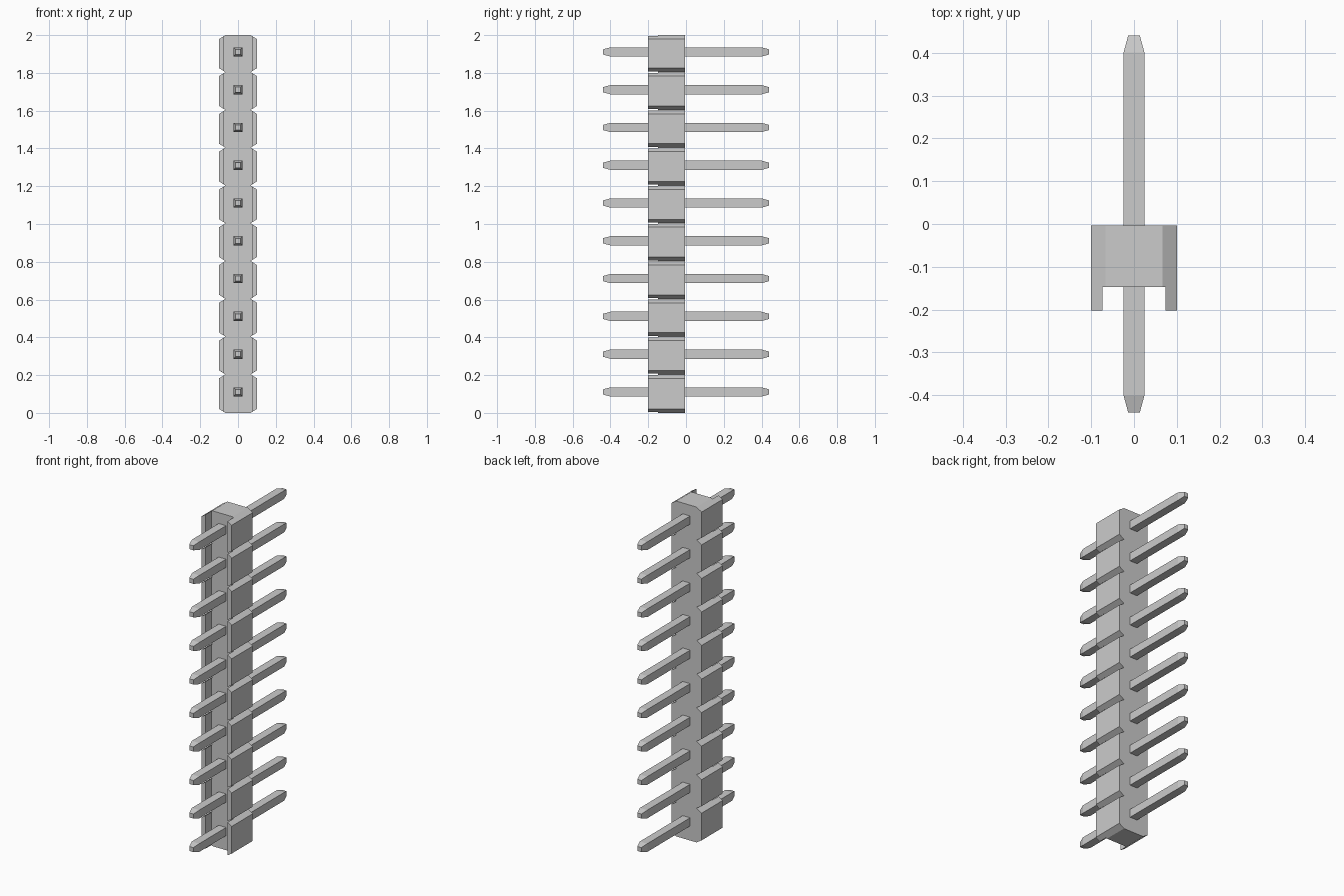
import bpy
import bmesh

cube = bpy.data.objects.get("Cube")
if cube:
    bpy.data.objects.remove(cube, do_unlink=True)

COUNT = 10
PITCH = 0.2
HALF_W, WAIST, CHAMFER = 0.1, 0.067, 0.021
FRONT, FLOOR, BACK = -0.202, -0.147, -0.004

grey = bpy.data.materials.new("plain_grey")
grey.use_nodes = True
grey.diffuse_color = (0.6, 0.6, 0.6, 1)
grey.node_tree.nodes["Principled BSDF"].inputs["Base Color"].default_value = (0.6, 0.6, 0.6, 1)


def loft(name, sections):
    """Join matching (y, [(x, z), ...]) sections into a closed solid."""
    bm = bmesh.new()
    rings = [[bm.verts.new((x, y, z)) for x, z in pts] for y, pts in sections]
    bm.faces.new(rings[0])
    bm.faces.new(rings[-1])
    for a, b in zip(rings, rings[1:]):
        for i in range(len(a)):
            j = (i + 1) % len(a)
            bm.faces.new((a[i], a[j], b[j], b[i]))
    bmesh.ops.recalc_face_normals(bm, faces=bm.faces)
    mesh = bpy.data.meshes.new(name)
    bm.to_mesh(mesh)
    bm.free()
    mesh.materials.append(grey)
    obj = bpy.data.objects.new(name, mesh)
    bpy.context.collection.objects.link(obj)
    return obj


def rect(hx, z0, z1):
    return [(-hx, z0), (hx, z0), (hx, z1), (-hx, z1)]


# Housing outline: chamfered segments joined at narrow waists
notches = [0] + [PITCH * k + 0.004 for k in range(1, COUNT)] + [PITCH * COUNT]
side = [(WAIST, 0)]
for low, high in zip(notches, notches[1:]):
    side += [(HALF_W, low + CHAMFER), (HALF_W, high - CHAMFER), (WAIST, high)]
outline = side + [(-x, z) for x, z in reversed(side)]
housing = loft("housing", [(FRONT, outline), (BACK, outline)])

# Channel along the front, leaving a lip on each side of every segment
channel_shape = rect(0.073, -0.1, 2.1)
cutter = loft("channel_cutter", [(FRONT - 0.1, channel_shape), (FLOOR, channel_shape)])
cutter.hide_render = True
cut = housing.modifiers.new("channel", "BOOLEAN")
cut.operation = "DIFFERENCE"
cut.solver = "EXACT"
cut.object = cutter
bpy.context.view_layer.objects.active = housing
bpy.ops.object.modifier_apply(modifier=cut.name)
bpy.data.objects.remove(cutter, do_unlink=True)

# Square pins with tapered ends, passing through the housing
for k in range(COUNT):
    z = 0.111 + PITCH * k
    shaft = rect(0.0245, z - 0.0245, z + 0.0245)
    tip = rect(0.0135, z - 0.0135, z + 0.0135)
    loft(f"pin_{k + 1}", [(-0.44, tip), (-0.4, shaft), (0.4, shaft), (0.44, tip)])
